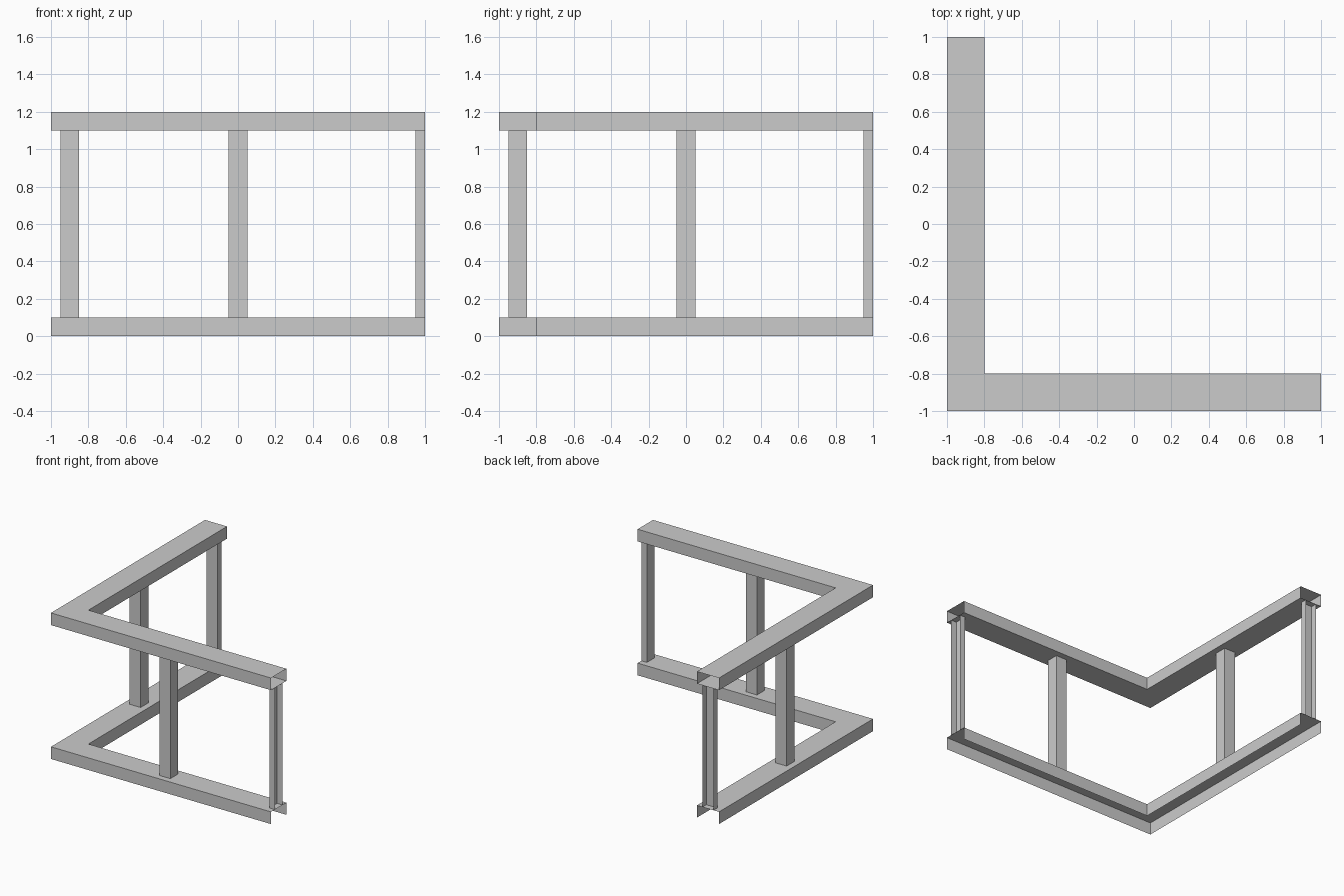
import bpy

if "Cube" in bpy.data.objects:
    bpy.data.objects.remove(bpy.data.objects["Cube"], do_unlink=True)

# One plain grey for the whole frame
GREY = (0.6, 0.6, 0.6, 1.0)
grey = bpy.data.materials.new("plain_grey")
grey.use_nodes = True
grey.diffuse_color = GREY
grey.node_tree.nodes["Principled BSDF"].inputs["Base Color"].default_value = GREY

RAIL_W, RAIL_H, TOP_Z = 0.2, 0.1, 1.1


def add_strip(name, rows, closed):
    """Skin neighbouring rows of points; closed joins the last row to the first."""
    n = len(rows[0])
    verts = [p for row in rows for p in row]
    faces = []
    for r in range(len(rows) if closed else len(rows) - 1):
        a, b = r * n, (r + 1) % len(rows) * n
        faces += [(a + i, b + i, b + i + 1, a + i + 1) for i in range(n - 1)]
    mesh = bpy.data.meshes.new(name)
    mesh.from_pydata(verts, [], faces)
    mesh.materials.append(grey)
    obj = bpy.data.objects.new(name, mesh)
    bpy.context.collection.objects.link(obj)
    return obj


def add_rail(name, z, closed):
    """L-shaped mitred channel, open at both ends."""
    profile = [(0, z), (0, z + RAIL_H), (RAIL_W, z + RAIL_H), (RAIL_W, z)]
    rows = [[(1, o - 1, h), (o - 1, o - 1, h), (o - 1, 1, h)] for o, h in profile]
    add_strip(name, rows, closed)


def add_post(name, plan, closed, swap):
    """Upright walls over a plan outline; swap moves it to the other arm."""
    if swap:
        plan = [(y, x) for x, y in reversed(plan)]
    rows = [[(x, y, RAIL_H), (x, y, TOP_Z)] for x, y in plan]
    add_strip(name, rows, closed)


# Rails: the lower one is open underneath, the upper one is a full tube
add_rail("bottom_rail", 0, False)
add_rail("top_rail", TOP_Z, True)

# Posts: a square one mid-arm and a half post open at each arm's end
middle = [(0.05, -0.85), (-0.05, -0.85), (-0.05, -0.95), (0.05, -0.95)]
end = [(1, -0.85), (0.95, -0.85), (0.95, -0.95), (1, -0.95)]
for arm, swap in (("front", False), ("side", True)):
    add_post(arm + "_middle_post", middle, True, swap)
    add_post(arm + "_end_half_post", end, False, swap)
